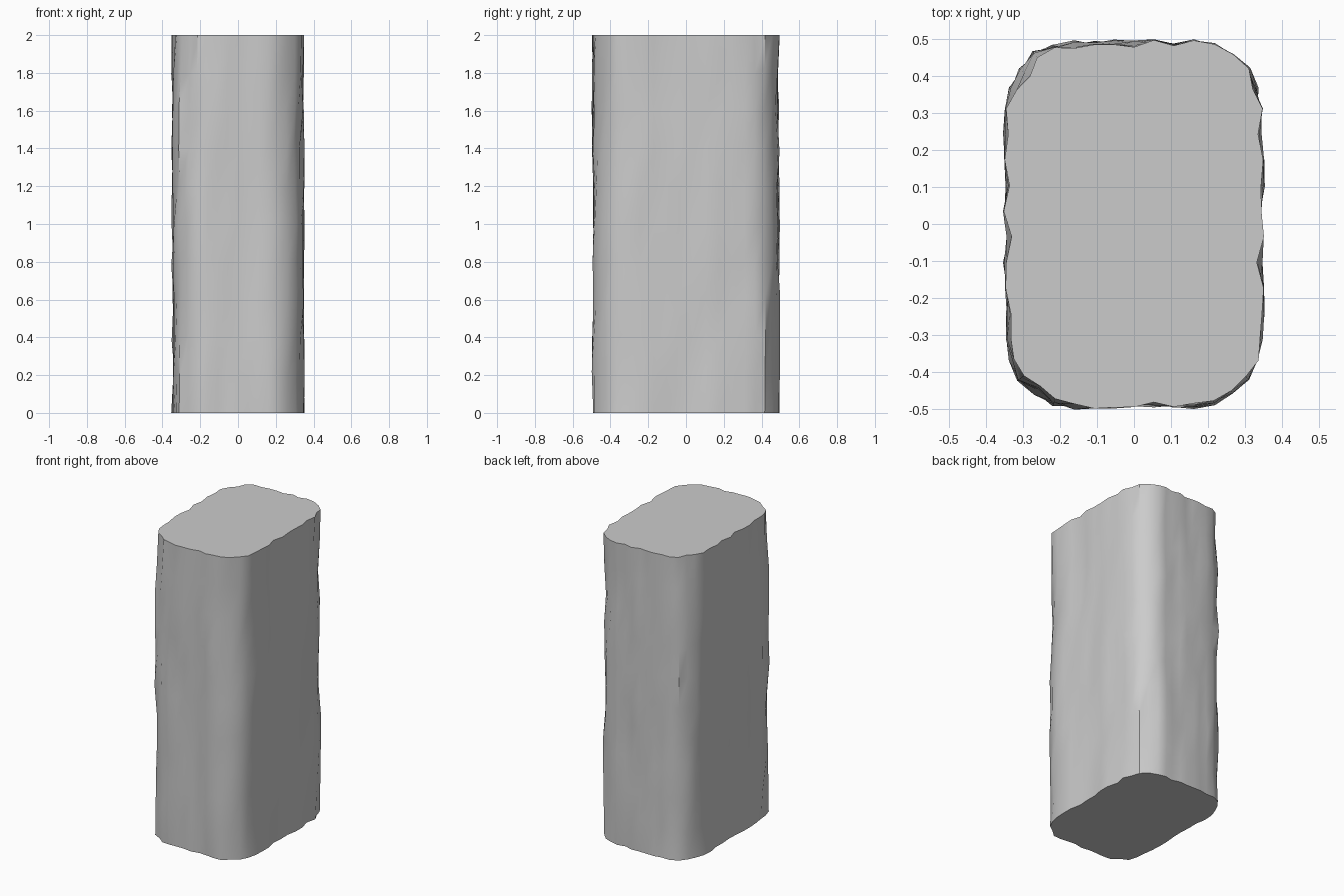
import bpy, bmesh, math, random
from mathutils import Vector

if "Cube" in bpy.data.objects:
    bpy.data.objects.remove(bpy.data.objects["Cube"])

random.seed(7)
HX, HY, R, H = 0.341, 0.491, 0.18, 2.0
RINGS = 11


def rounded_outline():
    """Rounded rectangle as (point, normal) pairs, counter-clockwise."""
    out = []
    corners = [(1, 1), (-1, 1), (-1, -1), (1, -1)]
    for i, (sx, sy) in enumerate(corners):
        c = Vector((sx * (HX - R), sy * (HY - R)))
        for k in range(6):
            a = math.radians(90 * i + 18 * k)
            n = Vector((math.cos(a), math.sin(a)))
            out.append((c + n * R, n))
        # straight side to the next corner
        nx, ny = corners[(i + 1) % 4]
        a2 = math.radians(90 * (i + 1))
        n = Vector((math.cos(a2), math.sin(a2)))
        start = out[-1][0]
        end = Vector((nx * (HX - R), ny * (HY - R))) + n * R
        steps = 6 if i % 2 == 0 else 9
        for k in range(1, steps):
            out.append((start.lerp(end, k / steps), n))
    return out


# Chips broken from the pillar: x, y, z centre, z reach, depth
chips = [(-0.29, 0.44, 2.0, 0.4, 0.025), (0.27, -0.46, 1.5, 0.9, 0.02),
         (-0.06, 0.49, 2.0, 0.3, 0.015), (-0.29, -0.44, 2.0, 0.5, 0.015),
         (0.29, 0.43, 1.6, 0.7, 0.01)]

# Rock pillar: stacked rings with small bumps, flat ends
outline = rounded_outline()
bm = bmesh.new()
flutes = [random.uniform(-0.005, 0.005) for _ in outline]
rings = []
for j in range(RINGS):
    z = H * j / (RINGS - 1)
    ring = []
    for (p, n), flute in zip(outline, flutes):
        d = flute + random.uniform(-0.009, 0.009)
        for cx, cy, cz, reach, depth in chips:
            near = max(0, 1 - (p - Vector((cx, cy))).length / 0.15)
            d -= depth * near * max(0, 1 - abs(z - cz) / reach)
        q = p + n * d
        zz = z if j in (0, RINGS - 1) else z + random.uniform(-0.03, 0.03)
        ring.append(bm.verts.new((q.x, q.y, zz)))
    rings.append(ring)
count = len(outline)
for lo, hi in zip(rings, rings[1:]):
    for i in range(count):
        k = (i + 1) % count
        bm.faces.new((lo[i], lo[k], hi[k], hi[i]))
bm.faces.new(rings[-1])
bm.faces.new(rings[0][::-1])
mesh = bpy.data.meshes.new("rock_pillar")
bm.to_mesh(mesh)
bm.free()
pillar = bpy.data.objects.new("rock_pillar", mesh)
bpy.context.collection.objects.link(pillar)

# Smooth sides with crisp breaks
bpy.context.view_layer.objects.active = pillar
pillar.select_set(True)
bpy.ops.object.shade_smooth_by_angle(angle=math.radians(35))
